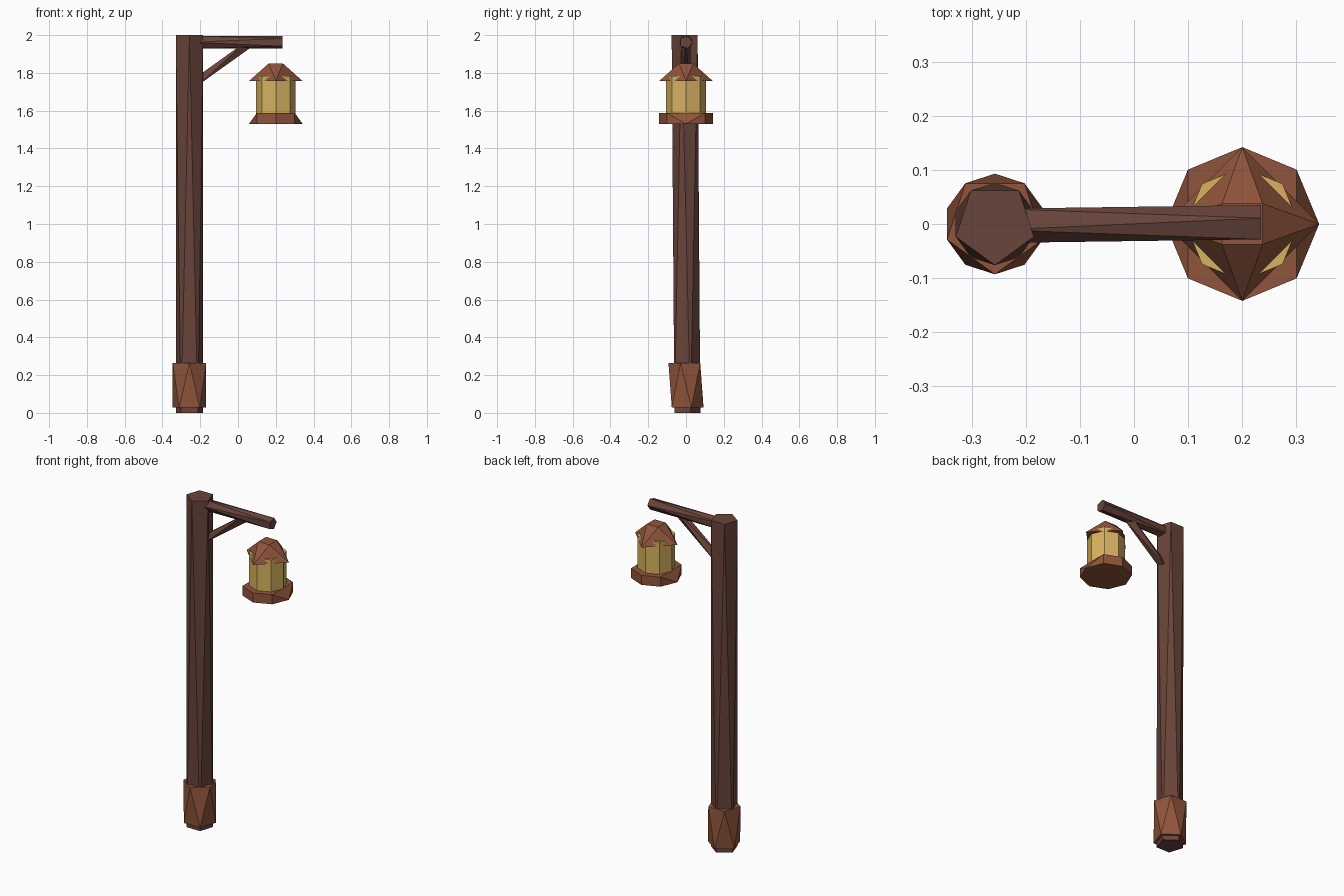
import bpy, bmesh
from math import sin, cos, radians, pi
from mathutils import Vector

cube = bpy.data.objects.get("Cube")
if cube:
    bpy.data.objects.remove(cube, do_unlink=True)


def material(name, rgb):
    m = bpy.data.materials.new(name)
    m.use_nodes = True
    m.diffuse_color = (*rgb, 1)
    m.node_tree.nodes["Principled BSDF"].inputs["Base Color"].default_value = (*rgb, 1)
    return m


dark_wood = material("dark wood", (0.14, 0.058, 0.042))
copper = material("copper brown", (0.28, 0.09, 0.045))
glow = material("amber glass", (0.68, 0.45, 0.12))


def ring(centre, radius, angles, across=Vector((1, 0, 0)), up=Vector((0, 1, 0))):
    """Points around a centre, in the plane of two directions."""
    return [Vector(centre) + radius * (across * cos(radians(a)) + up * sin(radians(a)))
            for a in angles]


def turn(sides, start):
    return [start + 360 * i / sides for i in range(sides)]


def solid(name, points, mat):
    """Flat-faced convex solid around two rings of points."""
    bm = bmesh.new()
    for p in points:
        bm.verts.new(p)
    bmesh.ops.convex_hull(bm, input=bm.verts[:])
    bmesh.ops.dissolve_limit(bm, angle_limit=0.002, verts=bm.verts[:], edges=bm.edges[:])
    bmesh.ops.recalc_face_normals(bm, faces=bm.faces[:])
    mesh = bpy.data.meshes.new(name)
    bm.to_mesh(mesh)
    bm.free()
    mesh.materials.append(mat)
    obj = bpy.data.objects.new(name, mesh)
    bpy.context.collection.objects.link(obj)
    return obj


def twisted_bar(name, start, end, radius, sides, first, mat):
    """Bar whose far end is turned by half a side."""
    start, end = Vector(start), Vector(end)
    along = (end - start).normalized()
    across = Vector((0, 1, 0))
    if abs(along.z) > 0.99:
        across, up = Vector((1, 0, 0)), Vector((0, 1, 0))
    else:
        up = along.cross(across).normalized()
    points = ring(start, radius, turn(sides, first), across, up)
    points += ring(end, radius, turn(sides, first + 180 / sides), across, up)
    return solid(name, points, mat)


# Post and its foot sleeve
PX = -0.257
twisted_bar("post", (PX, 0, 0), (PX, 0, 2), 0.076, 5, 90, dark_wood)
twisted_bar("foot_sleeve", (PX, 0, 0.028), (PX, 0, 0.265), 0.093, 5, 90, copper)

# Arm and diagonal brace
twisted_bar("arm", (-0.25, 0, 1.962), (0.235, 0, 1.962), 0.035, 5, 36, dark_wood)
twisted_bar("brace", (-0.22, 0, 1.745), (0.06, 0, 1.962), 0.027, 3, 90, dark_wood)

# Lantern: glass, square roof, faceted base
LX = 0.2
octagon = turn(8, 0)
solid("lantern_glass",
      ring((LX, 0, 1.57), 0.105, octagon) + ring((LX, 0, 1.783), 0.105, octagon), glow)
solid("lantern_roof",
      ring((LX, 0, 1.757), 0.142, turn(4, 0)) + ring((LX, 0, 1.85), 0.053, turn(4, 45)), copper)
rim = [a for a in octagon if a % 180]
solid("lantern_base",
      ring((LX, 0, 1.53), 0.142, octagon) + ring((LX, 0, 1.588), 0.142, rim), copper)
